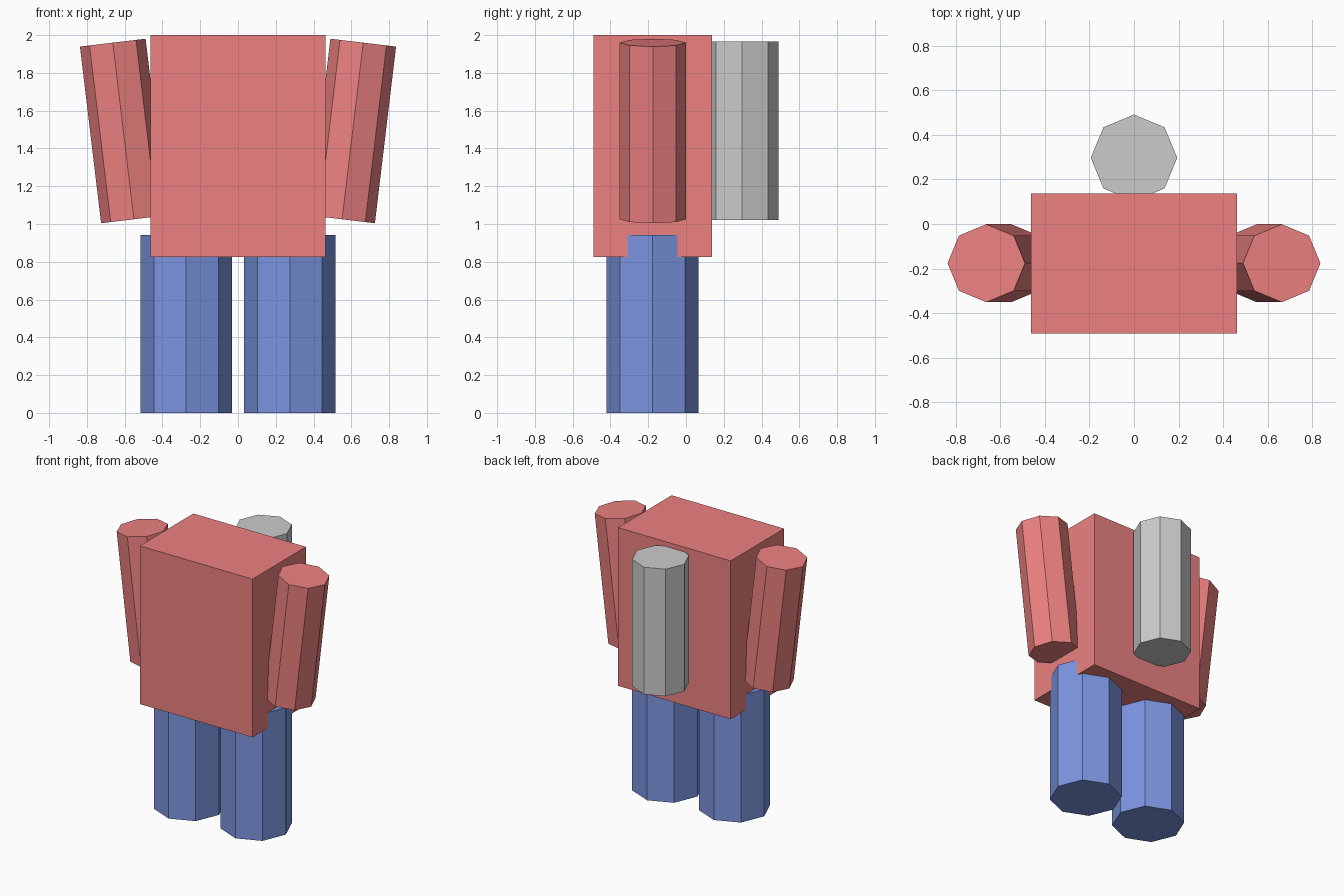
import bpy
from mathutils import Vector

if "Cube" in bpy.data.objects:
    bpy.data.objects.remove(bpy.data.objects["Cube"])


def material(name, rgb):
    m = bpy.data.materials.new(name)
    m.diffuse_color = (*rgb, 1)
    m.use_nodes = True
    m.node_tree.nodes["Principled BSDF"].inputs["Base Color"].default_value = m.diffuse_color
    return m


red = material("red", (0.85, 0.22, 0.22))
blue = material("blue", (0.2, 0.3, 0.75))


def octagon_prism(name, bottom, top, radius, mat=None):
    """Eight-sided cylinder from bottom to top, tilted only about y."""
    a, b = Vector(bottom), Vector(top)
    axis = b - a
    bpy.ops.mesh.primitive_cylinder_add(
        vertices=8, radius=radius, depth=axis.length, location=(a + b) / 2,
        rotation=(0, Vector((axis.z, axis.x)).angle(Vector((1, 0))) * (1 if axis.x >= 0 else -1), 0))
    obj = bpy.context.object
    obj.name = name
    if mat:
        obj.data.materials.append(mat)
    return obj


# Torso block
bpy.ops.mesh.primitive_cube_add(size=1, location=(0, -0.177, 1.413))
torso = bpy.context.object
torso.name = "torso"
torso.scale = (0.924, 0.627, 1.174)
torso.data.materials.append(red)

# Legs and splayed arms on both sides
for side, s in (("left", -1), ("right", 1)):
    octagon_prism(side + "_leg", (s * 0.274, -0.178, 0), (s * 0.274, -0.178, 0.942), 0.243, blue)
    octagon_prism(side + "_arm", (s * 0.551, -0.176, 1.025), (s * 0.663, -0.176, 1.96), 0.175, red)

# Tank on the back
octagon_prism("back_tank", (0, 0.297, 1.022), (0, 0.297, 1.965), 0.194)
